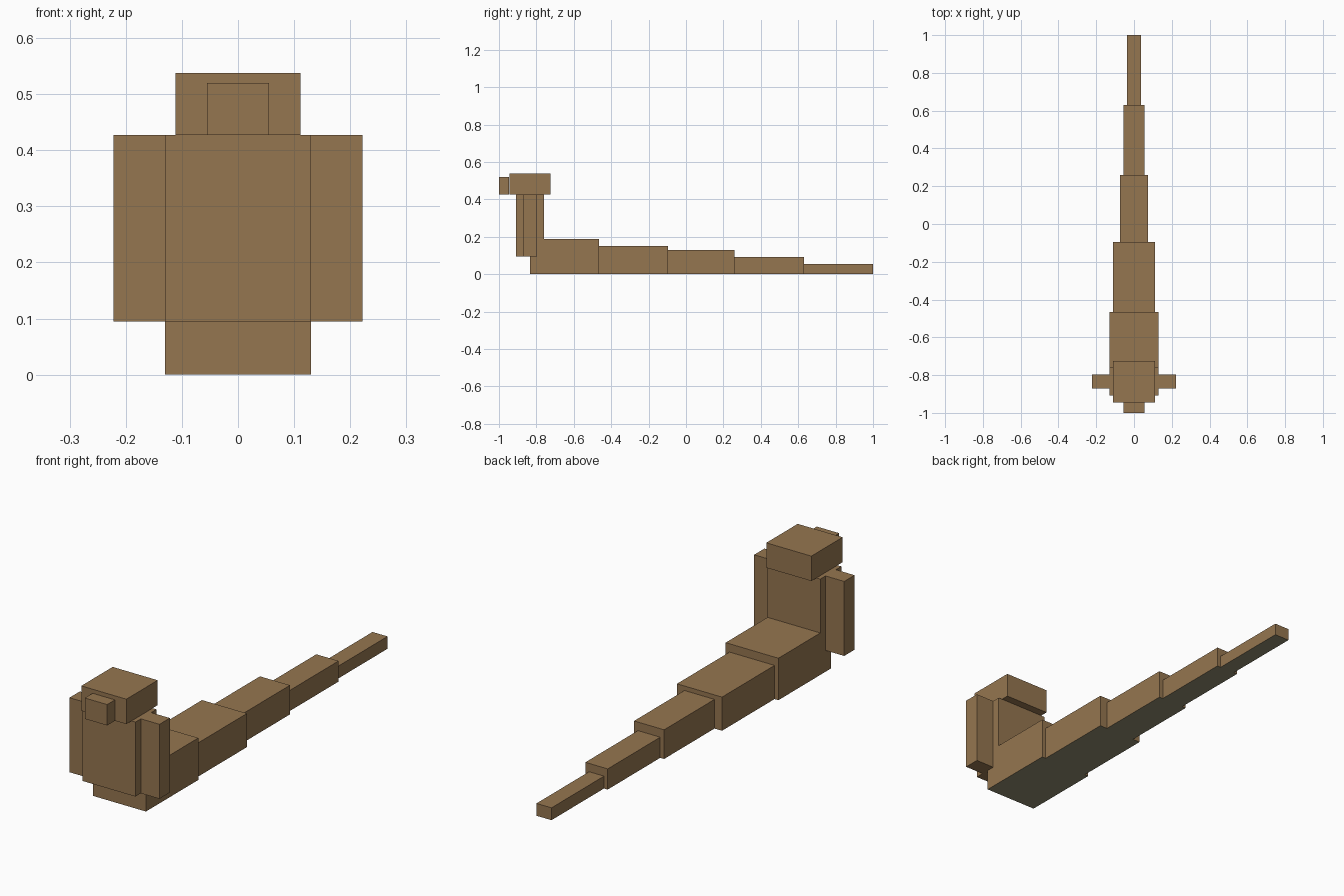
import bpy

cube = bpy.data.objects.get("Cube")
if cube:
    bpy.data.objects.remove(cube, do_unlink=True)


def make_material(name, rgb):
    mat = bpy.data.materials.new(name)
    mat.use_nodes = True
    color = (*rgb, 1.0)
    mat.diffuse_color = color
    mat.node_tree.nodes["Principled BSDF"].inputs["Base Color"].default_value = color
    return mat


brown = make_material("brown", (0.30, 0.18, 0.08))
belly = make_material("grey olive belly", (0.28, 0.26, 0.16))


def box(name, xs, ys, zs, belly_below=False):
    """Flat-faced box from its extents, optionally with a belly-coloured underside."""
    size = [b - a for a, b in (xs, ys, zs)]
    center = [(a + b) / 2 for a, b in (xs, ys, zs)]
    bpy.ops.mesh.primitive_cube_add(size=1, location=center)
    obj = bpy.context.object
    obj.name = name
    for v in obj.data.vertices:
        v.co = [c * s for c, s in zip(v.co, size)]
    obj.data.materials.append(brown)
    if belly_below:
        obj.data.materials.append(belly)
        for face in obj.data.polygons:
            face.material_index = int(face.normal.z < -0.5)
    return obj


# Upright torso, head and snout
SHOULDER, HIP = 0.427, 0.095
box("torso", (-0.13, 0.13), (-0.908, -0.76), (HIP, SHOULDER))
box("head", (-0.111, 0.111), (-0.945, -0.724), (SHOULDER, 0.538))
box("snout", (-0.055, 0.055), (-1.0, -0.945), (SHOULDER, 0.52))

# Arms at both sides
for side, sign in (("left", 1), ("right", -1)):
    xs = sorted((sign * 0.13, sign * 0.222))
    box(side + "_arm", xs, (-0.87, -0.797), (HIP, SHOULDER))

# Tail tapering backwards: end position, half width, height
start = -0.834
segments = [(-0.465, 0.13, 0.187), (-0.095, 0.111, 0.15), (0.26, 0.074, 0.13),
            (0.63, 0.055, 0.092), (1.0, 0.037, 0.055)]
for i, (end, half, height) in enumerate(segments, 1):
    box(f"tail_segment_{i}", (-half, half), (start, end), (0, height), belly_below=True)
    start = end
